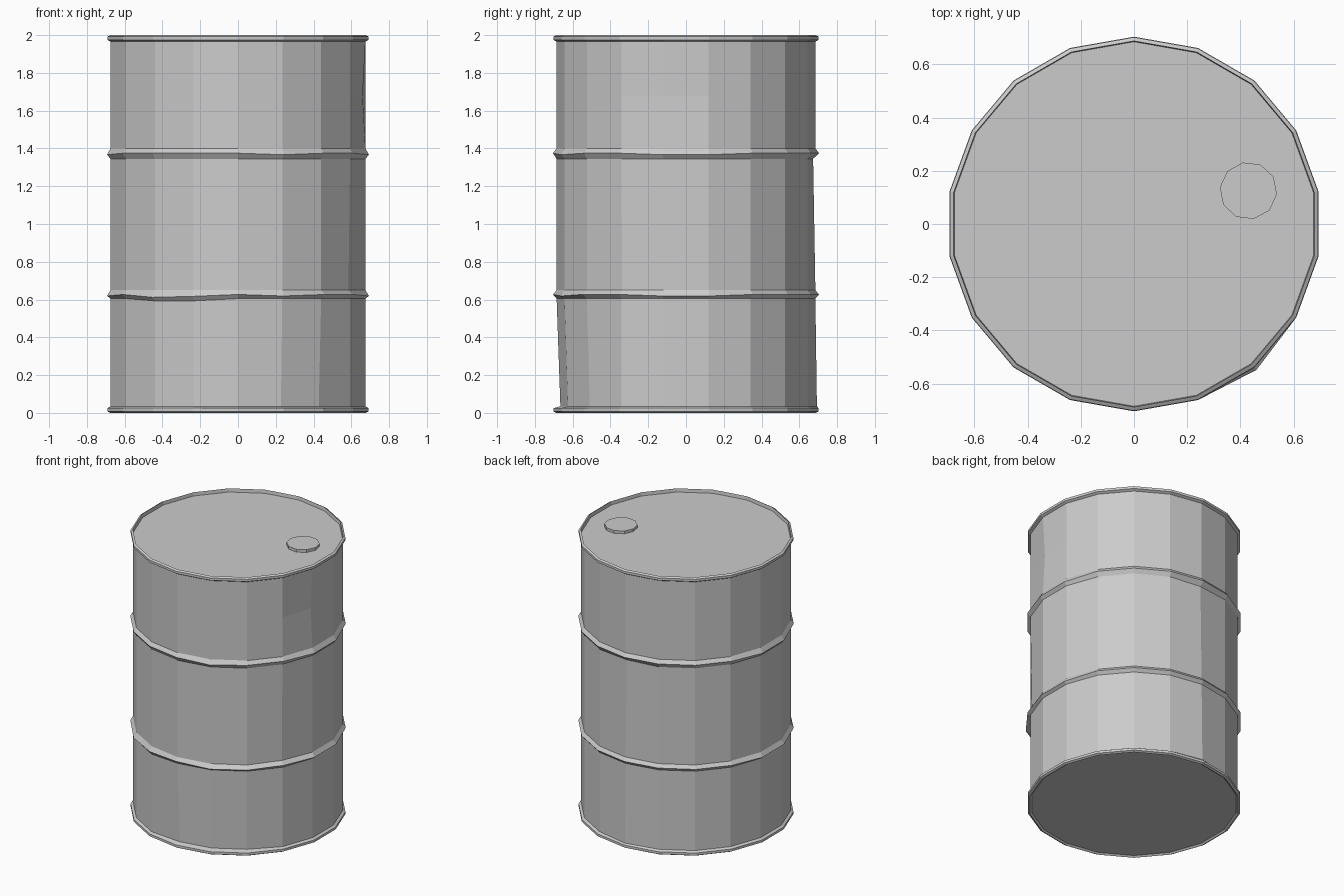
import bpy, bmesh, math

if "Cube" in bpy.data.objects:
    bpy.data.objects.remove(bpy.data.objects["Cube"])

SIDES = 18


def lathe(name, profile, sides, start, centre=(0, 0), dents=None):
    """Spin a (radius, z) profile; dents maps (loop, angle) to (dr, dz)."""
    dents = dents or {}
    bm = bmesh.new()
    loops = []
    for i, (r, z) in enumerate(profile):
        if r == 0:
            v = bm.verts.new((*centre, z))
            loops.append([v] * sides)
            continue
        loop = []
        for k in range(sides):
            deg = (start + k * 360 / sides) % 360
            dr, dz = dents.get((i, round(deg)), (0, 0))
            a = math.radians(deg)
            loop.append(bm.verts.new((centre[0] + (r + dr) * math.cos(a),
                                      centre[1] + (r + dr) * math.sin(a), z + dz)))
        loops.append(loop)
    for lo, hi in zip(loops, loops[1:]):
        for k in range(sides):
            n = (k + 1) % sides
            corners = list(dict.fromkeys((lo[k], lo[n], hi[n], hi[k])))
            bm.faces.new(corners)
    bmesh.ops.recalc_face_normals(bm, faces=bm.faces)
    mesh = bpy.data.meshes.new(name)
    bm.to_mesh(mesh)
    bm.free()
    obj = bpy.data.objects.new(name, mesh)
    bpy.context.collection.objects.link(obj)
    return obj


# Drum: recessed base, bottom rim, two rolling hoops, top rim, recessed lid
drum = [
    (0, 0.01), (0.675, 0.01), (0.688, 0), (0.702, 0.008), (0.702, 0.025), (0.685, 0.035),
    (0.685, 0.605), (0.704, 0.627), (0.685, 0.65),
    (0.685, 1.345), (0.704, 1.375), (0.685, 1.4),
    (0.685, 1.68),
    (0.685, 1.965), (0.702, 1.975), (0.702, 1.992), (0.688, 2.0), (0.685, 1.975), (0, 1.975),
]

# Slight wear: knocked hoops and shallow dents in the wall
wear = {(12, 350): (-0.015, 0), (5, 290): (-0.02, 0), (5, 270): (-0.02, 0),
        (5, 310): (-0.02, 0), (7, 310): (0.012, 0), (6, 230): (0, -0.012),
        (6, 250): (0, -0.012), (7, 230): (0, -0.015), (7, 250): (0, -0.01),
        (5, 90): (0.008, 0), (9, 90): (-0.012, 0), (8, 330): (-0.01, 0)}
for hoop in (7, 10):
    for deg in (290, 350, 10, 170, 190):
        wear[(hoop, deg)] = (0, -0.008)
lathe("drum", drum, SIDES, 10, dents=wear)

# Filler cap on the lid
lathe("filler_cap", [(0, 1.973), (0.108, 1.973), (0.108, 1.995), (0, 1.995)],
      10, 29, centre=(0.43, 0.125))
